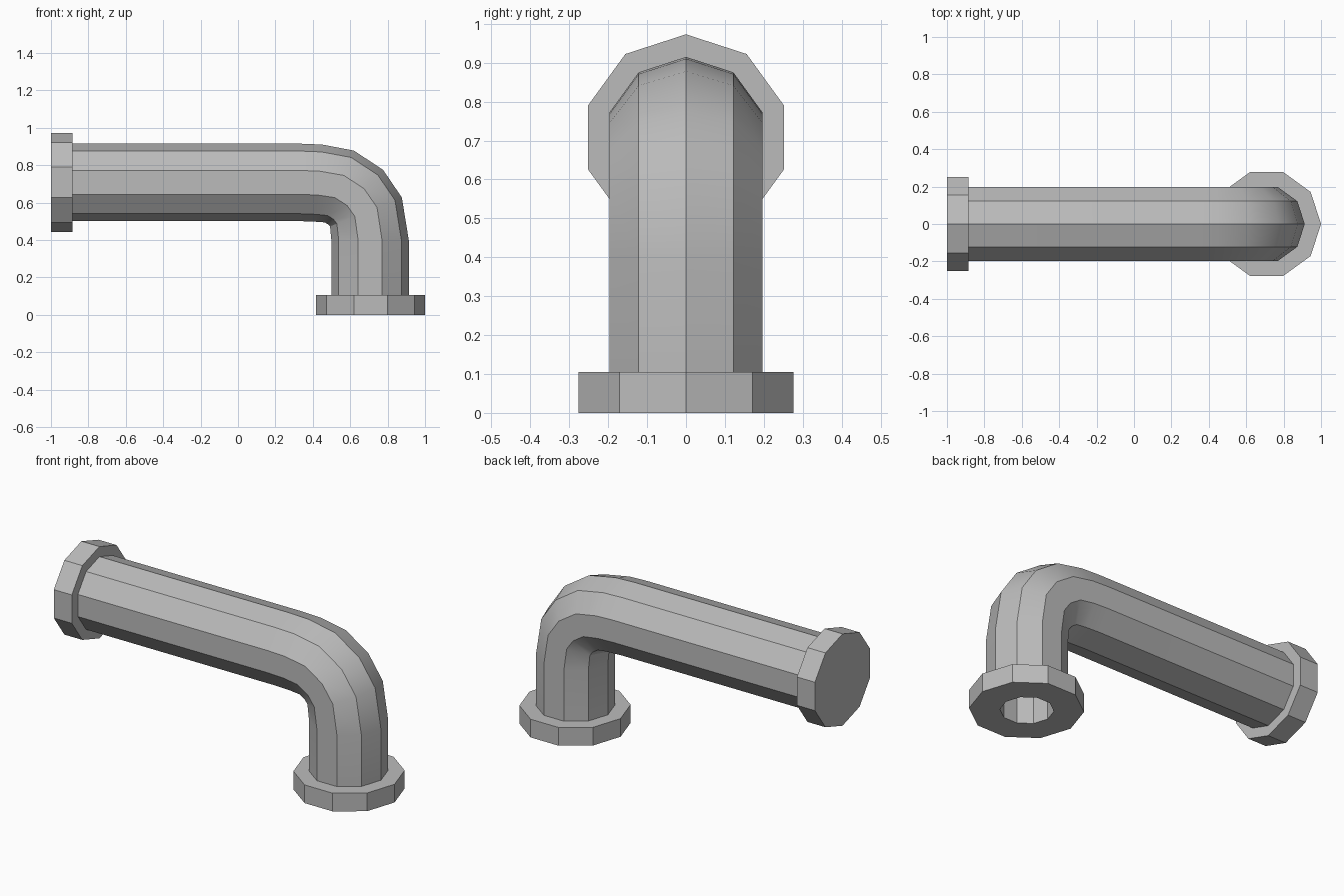
import bpy, bmesh
from math import sin, cos, pi, radians
from mathutils import Vector

SIDES = 10
cube = bpy.data.objects.get("Cube")
if cube:
    bpy.data.objects.remove(cube, do_unlink=True)

grey = bpy.data.materials.new("pipe grey")
grey.use_nodes = True
colour = (0.5, 0.5, 0.5, 1)
grey.diffuse_color = colour
grey.node_tree.nodes["Principled BSDF"].inputs["Base Color"].default_value = colour


def ring(bm, x, z, turn, radius):
    """Ten-sided ring in the y plane path; turn 0 runs along x, 90 runs down."""
    a = radians(turn)
    normal, centre = Vector((sin(a), 0, cos(a))), Vector((x, 0, z))
    steps = [2 * pi * k / SIDES for k in range(SIDES)]
    return [bm.verts.new(centre + radius * (normal * cos(t) + Vector((0, sin(t), 0))))
            for t in steps]


def loft(name, stations, hollow):
    """Skin consecutive rings; hollow joins last to first, otherwise cap the ends."""
    bm = bmesh.new()
    rings = [ring(bm, *s) for s in stations]
    pairs = list(zip(rings, rings[1:]))
    if hollow:
        pairs.append((rings[-1], rings[0]))
    else:
        bm.faces.new(rings[0])
        bm.faces.new(rings[-1])
    for p, q in pairs:
        for i in range(SIDES):
            j = (i + 1) % SIDES
            bm.faces.new((p[i], p[j], q[j], q[i]))
    bmesh.ops.recalc_face_normals(bm, faces=bm.faces)
    mesh = bpy.data.meshes.new(name)
    bm.to_mesh(mesh)
    bm.free()
    mesh.materials.append(grey)
    obj = bpy.data.objects.new(name, mesh)
    bpy.context.collection.objects.link(obj)
    return obj


AXIS = 0.708
PIPE, BORE = 0.207, 0.137

# Bent pipe: outer skin forward, bore back
path = [(-0.885, AXIS, 0), (0.33, AXIS, 0), (0.432, 0.704, 5), (0.542, 0.686, 22),
        (0.629, 0.629, 45), (0.684, 0.55, 68), (0.706, 0.4, 90), (0.706, 0.105, 90)]
pipe = loft("bent_pipe", [(*p, PIPE) for p in path] + [(*p, BORE) for p in reversed(path)], True)

# Closed end flange
loft("end_flange", [(-1, AXIS, 0, 0.265), (-0.885, AXIS, 0, 0.265)], False)

# Open bottom flange
loft("bottom_flange", [(0.709, 0, 90, 0.291), (0.709, 0.105, 90, 0.291),
                       (0.706, 0.105, 90, BORE), (0.706, 0, 90, BORE)], True)

# Smooth along the bend, sharp between the sides
bpy.ops.object.select_all(action="DESELECT")
pipe.select_set(True)
bpy.context.view_layer.objects.active = pipe
bpy.ops.object.shade_smooth_by_angle(angle=radians(30))
